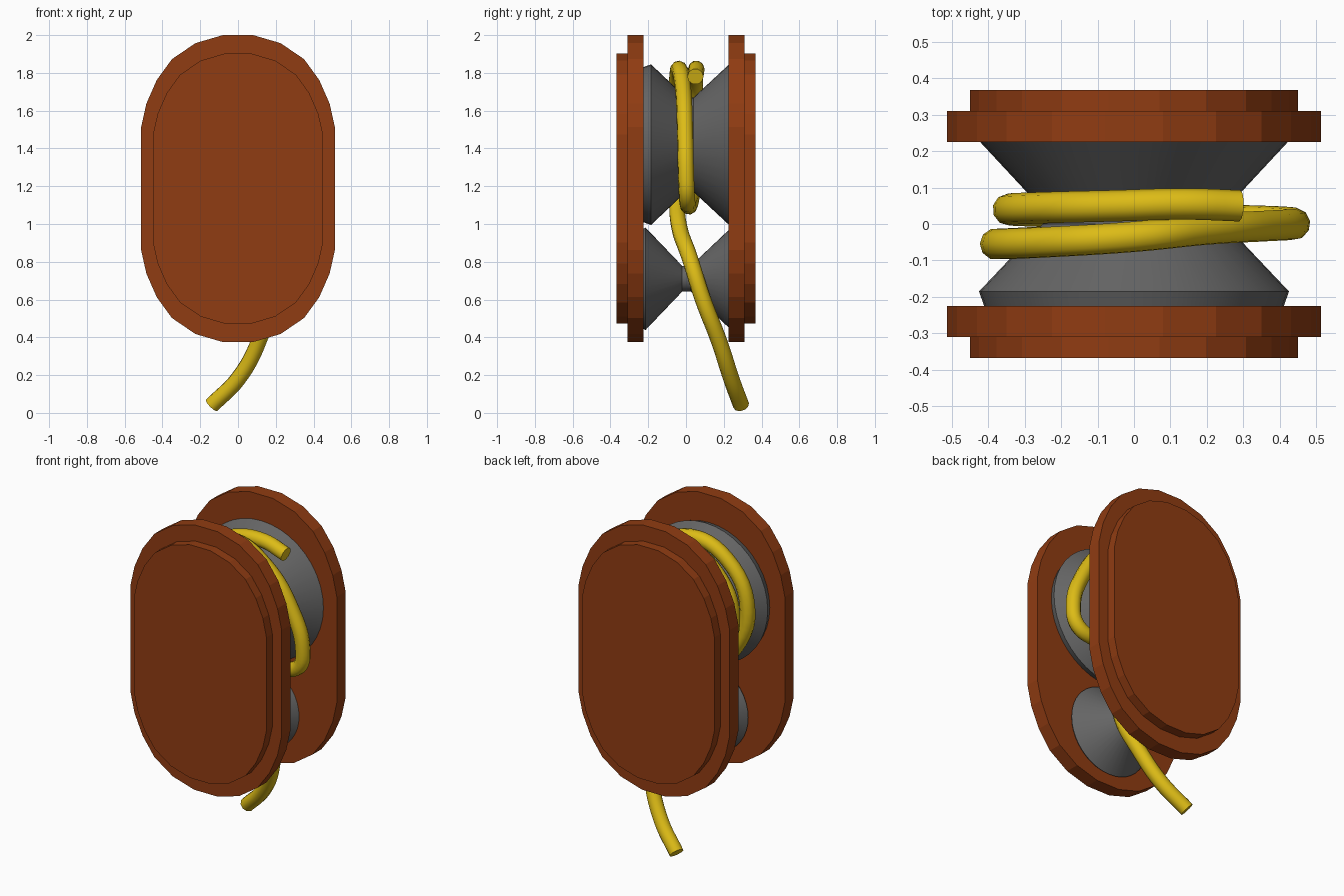
import bpy, math

if "Cube" in bpy.data.objects:
    bpy.data.objects.remove(bpy.data.objects["Cube"])

def material(name, rgb):
    m = bpy.data.materials.new(name)
    m.diffuse_color = (*rgb, 1)
    m.use_nodes = True
    m.node_tree.nodes["Principled BSDF"].inputs["Base Color"].default_value = m.diffuse_color
    return m

WOOD = material("brown", (0.28, 0.045, 0.006))
METAL = material("dark_grey", (0.13, 0.13, 0.13))
ROPE = material("yellow", (0.72, 0.5, 0.008))

def add_mesh(name, verts, faces, mat):
    me = bpy.data.meshes.new(name)
    me.from_pydata(verts, [], faces)
    me.materials.append(mat)
    ob = bpy.data.objects.new(name, me)
    bpy.context.collection.objects.link(ob)
    return ob

def smooth(ob, angle=35):
    bpy.ops.object.select_all(action='DESELECT')
    ob.select_set(True)
    bpy.context.view_layer.objects.active = ob
    bpy.ops.object.shade_smooth_by_angle(angle=math.radians(angle))

def loft(name, rings, mat):
    """Skin equal-sized rings and cap both ends."""
    n = len(rings[0])
    verts = [v for ring in rings for v in ring]
    faces = [(r*n + i, r*n + (i+1) % n, (r+1)*n + (i+1) % n, (r+1)*n + i)
             for r in range(len(rings) - 1) for i in range(n)]
    last = (len(rings) - 1) * n
    faces += [tuple(reversed(range(n))), tuple(range(last, last + n))]
    return add_mesh(name, verts, faces, mat)

# Side plates: faceted oval outline, big slab plus smaller outer slab
CZ = 1.1875
quarter = [(0.513, 0.325), (0.485, 0.45), (0.43, 0.575),
           (0.35, 0.685), (0.225, 0.77), (0.08, 0.8125)]
right_half = [(x, -z) for x, z in reversed(quarter)] + quarter
outline = right_half + [(-x, z) for x, z in reversed(right_half)]

def slab(name, y0, y1, sx, sz):
    rings = [[(x*sx, y, CZ + z*sz) for x, z in outline] for y in sorted((y0, y1))]
    ob = loft(name, rings, WOOD)
    for p in ob.data.polygons:
        p.flip()

for label, s in (("front", -1), ("back", 1)):
    slab(label + "_plate", s*0.225, s*0.31, 1, 1)
    slab(label + "_plate_cover", s*0.305, s*0.367, 0.45/0.513, 0.88)

# Grooved wheels: revolved V profile around the y axis
def wheel(name, cz, profile, n=40):
    rings = [[(r*math.cos(2*math.pi*i/n), y, cz + r*math.sin(2*math.pi*i/n))
              for i in range(n)] for y, r in profile]
    ob = loft(name, rings, METAL)
    for p in ob.data.polygons:
        p.flip()
    smooth(ob)

wheel("upper_wheel", 1.42, [(-0.228, 0.41), (-0.185, 0.425), (0.0, 0.25),
                            (0.04, 0.25), (0.228, 0.425)])
wheel("lower_wheel", 0.71, [(-0.228, 0.262), (-0.215, 0.272), (-0.02, 0.068),
                            (0.025, 0.068), (0.228, 0.26)])

# Rope: two turns over the upper wheel, then past the lower wheel and out
path = [(0.29, 0.05, 1.78), (0.14, 0.055, 1.82), (-0.05, 0.05, 1.80),
        (-0.24, 0.045, 1.69), (-0.345, 0.04, 1.46), (-0.26, 0.035, 1.23),
        (-0.02, 0.025, 1.12), (0.28, 0.01, 1.10), (0.41, 0.005, 1.14),
        (0.44, 0.0, 1.26), (0.37, -0.005, 1.48), (0.2, -0.015, 1.71),
        (0.0, -0.035, 1.82), (-0.24, -0.05, 1.74), (-0.38, -0.055, 1.46),
        (-0.28, -0.05, 1.18), (-0.05, -0.035, 0.98), (0.12, 0.02, 0.82),
        (0.165, 0.09, 0.6), (0.11, 0.175, 0.38), (0.0, 0.24, 0.18),
        (-0.14, 0.292, 0.04)]
curve = bpy.data.curves.new("rope", 'CURVE')
curve.dimensions = '3D'
curve.bevel_depth = 0.043
curve.bevel_resolution = 3
curve.resolution_u = 6
curve.use_fill_caps = True
spline = curve.splines.new('BEZIER')
spline.bezier_points.add(len(path) - 1)
for bp, co in zip(spline.bezier_points, path):
    bp.co = co
    bp.handle_left_type = bp.handle_right_type = 'AUTO'
curve.materials.append(ROPE)
rope = bpy.data.objects.new("rope", curve)
bpy.context.collection.objects.link(rope)
bpy.ops.object.select_all(action='DESELECT')
rope.select_set(True)
bpy.context.view_layer.objects.active = rope
bpy.ops.object.convert(target='MESH')
smooth(bpy.context.view_layer.objects.active, 50)
